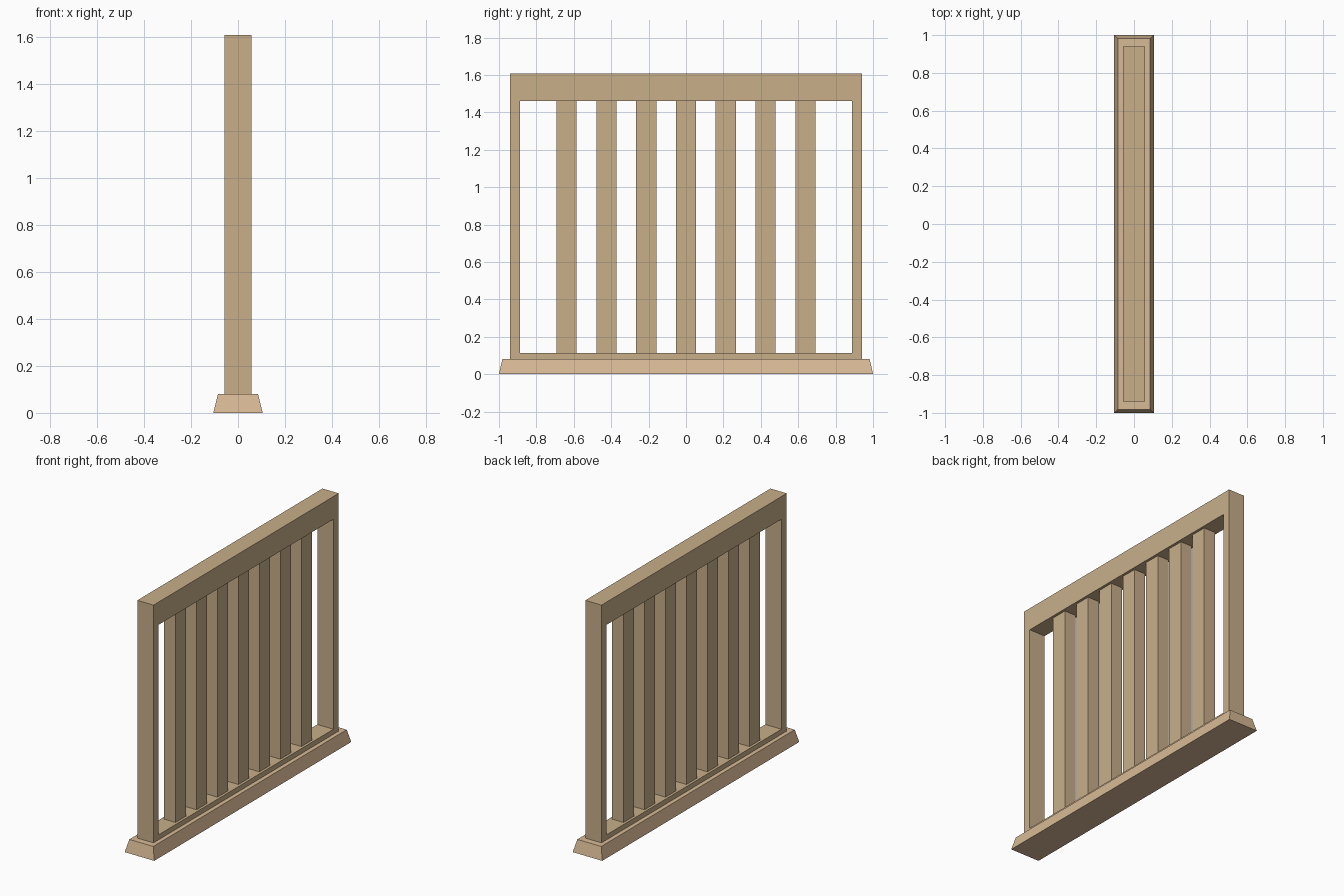
import bpy, bmesh

if "Cube" in bpy.data.objects:
    bpy.data.objects.remove(bpy.data.objects["Cube"])


def material(name, rgb):
    m = bpy.data.materials.new(name)
    m.diffuse_color = (*rgb, 1)
    m.use_nodes = True
    m.node_tree.nodes["Principled BSDF"].inputs["Base Color"].default_value = m.diffuse_color
    return m


frame_wood = material("tan wood", (0.578, 0.429, 0.254))
base_wood = material("light wood", (0.68, 0.487, 0.300))


def finish(name, bm, mat):
    bmesh.ops.recalc_face_normals(bm, faces=bm.faces)
    me = bpy.data.meshes.new(name)
    bm.to_mesh(me)
    bm.free()
    me.materials.append(mat)
    ob = bpy.data.objects.new(name, me)
    bpy.context.collection.objects.link(ob)
    return ob


def block(name, hx, hy, z0, z1, mat, cy=0, inset=(0, 0)):
    """Box standing from z0 to z1, its top drawn in by the inset."""
    bm = bmesh.new()
    bmesh.ops.create_cube(bm, size=2)
    for v in bm.verts:
        top = v.co.z > 0
        v.co.x *= hx - (inset[0] if top else 0)
        v.co.y = cy + v.co.y * (hy - (inset[1] if top else 0))
        v.co.z = z1 if top else z0
    return finish(name, bm, mat)


# Sloped plinth
block("base", 0.105, 1.0, 0, 0.08, base_wood, inset=(0.02, 0.018))

# One-piece frame: a rectangular ring extruded through x
HX = 0.0575
bm = bmesh.new()


def loop(x, hy, z0, z1):
    return [bm.verts.new((x, y, z)) for y, z in
            ((-hy, z0), (hy, z0), (hy, z1), (-hy, z1))]


rings = [loop(x, hy, z0, z1) for x, hy, z0, z1 in (
    (-HX, 0.94, 0.08, 1.607), (HX, 0.94, 0.08, 1.607),
    (HX, 0.887, 0.112, 1.461), (-HX, 0.887, 0.112, 1.461))]
for r in range(4):
    a, b = rings[r], rings[(r + 1) % 4]
    for i in range(4):
        j = (i + 1) % 4
        bm.faces.new((a[i], a[j], b[j], b[i]))
finish("frame", bm, frame_wood)

# Seven upright bars, slimmer than the frame
for i in range(-3, 4):
    block(f"bar_{i + 4}", 0.041, 0.054, 0.112, 1.461, frame_wood, cy=i * 0.2128)
